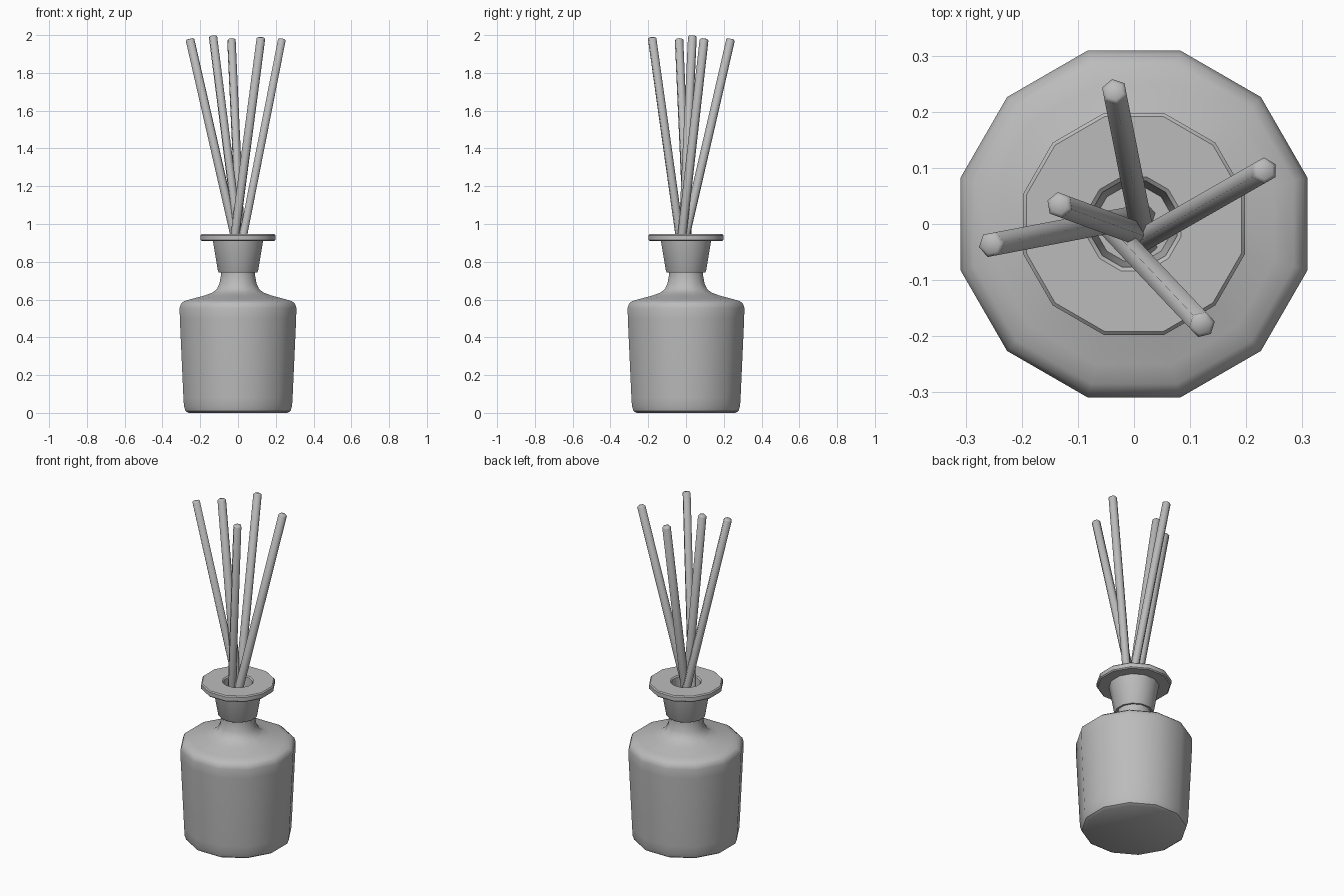
import bpy, bmesh, math
from mathutils import Vector

if "Cube" in bpy.data.objects:
    bpy.data.objects.remove(bpy.data.objects["Cube"])

SIDES = 12
FLAT = math.cos(math.pi / SIDES)   # turns flat-to-flat half widths into corner radii

grey = bpy.data.materials.new("soft grey")
grey.diffuse_color = (0.5, 0.5, 0.5, 1)
grey.use_nodes = True
grey.node_tree.nodes["Principled BSDF"].inputs["Base Color"].default_value = grey.diffuse_color


def finish(name, bm, angle):
    bmesh.ops.recalc_face_normals(bm, faces=bm.faces)
    mesh = bpy.data.meshes.new(name)
    bm.to_mesh(mesh)
    bm.free()
    mesh.materials.append(grey)
    obj = bpy.data.objects.new(name, mesh)
    bpy.context.collection.objects.link(obj)
    bpy.ops.object.select_all(action='DESELECT')
    obj.select_set(True)
    bpy.context.view_layer.objects.active = obj
    bpy.ops.object.shade_smooth_by_angle(angle=math.radians(angle))
    return obj


def turned(name, profile, angle=40):
    """Twelve-sided turned part from (half width, height) points, capped at both ends."""
    bm = bmesh.new()
    rings = []
    for r, z in profile:
        rings.append([bm.verts.new((r / FLAT * math.cos(a), r / FLAT * math.sin(a), z))
                      for a in (2 * math.pi * (i + 0.5) / SIDES for i in range(SIDES))])
    for lo, hi in zip(rings, rings[1:]):
        for i in range(SIDES):
            j = (i + 1) % SIDES
            bm.faces.new((lo[i], lo[j], hi[j], hi[i]))
    bm.faces.new(rings[0])
    bm.faces.new(rings[-1])
    return finish(name, bm, angle)


def reed(name, base, tip, radius=0.0235):
    """Thin six-sided stick with a small bevel at its tip."""
    base, tip = Vector(base), Vector(tip)
    axis = tip - base
    bm = bmesh.new()
    bmesh.ops.create_cone(bm, cap_ends=True, segments=6, radius1=radius,
                          radius2=radius, depth=axis.length)
    rim = [e for e in bm.edges if all(v.co.z > 0 for v in e.verts)]
    bmesh.ops.bevel(bm, geom=rim, offset=0.006, segments=1, affect='EDGES')
    bm.transform(axis.to_track_quat('Z', 'Y').to_matrix().to_4x4())
    bmesh.ops.translate(bm, vec=(base + tip) / 2, verts=bm.verts)
    return finish(name, bm, 65)


# Bottle: rounded foot, flared wall, shoulder and neck
turned("bottle", [(0.262, 0.0), (0.278, 0.010), (0.286, 0.035), (0.289, 0.08),
                  (0.308, 0.50), (0.309, 0.555), (0.302, 0.578), (0.285, 0.592),
                  (0.25, 0.602), (0.175, 0.622), (0.135, 0.637), (0.112, 0.655),
                  (0.098, 0.685), (0.09, 0.73), (0.09, 0.76)])

# Stopper: tapered plug, wide flange and open centre hole
turned("stopper", [(0.085, 0.745), (0.102, 0.743), (0.106, 0.750), (0.133, 0.910),
                   (0.192, 0.910), (0.198, 0.916), (0.198, 0.940), (0.192, 0.946),
                   (0.084, 0.946), (0.077, 0.940), (0.066, 0.80)], 35)

# Reeds: points where each leaves the hole and where it ends
reeds = [((0.012, 0.0, 0.95), (-0.035, 0.237, 1.98)),
         ((0.03, -0.02, 0.95), (0.233, 0.096, 1.98)),
         ((-0.015, -0.035, 0.95), (0.122, -0.18, 1.988)),
         ((-0.02, 0.008, 0.95), (-0.255, -0.037, 1.98)),
         ((0.0, -0.015, 0.95), (-0.133, 0.034, 1.997))]
for n, (mouth, tip) in enumerate(reeds, 1):
    mouth, tip = Vector(mouth), Vector(tip)
    base = mouth - (tip - mouth) * 0.16
    reed(f"reed_{n}", base, tip)
